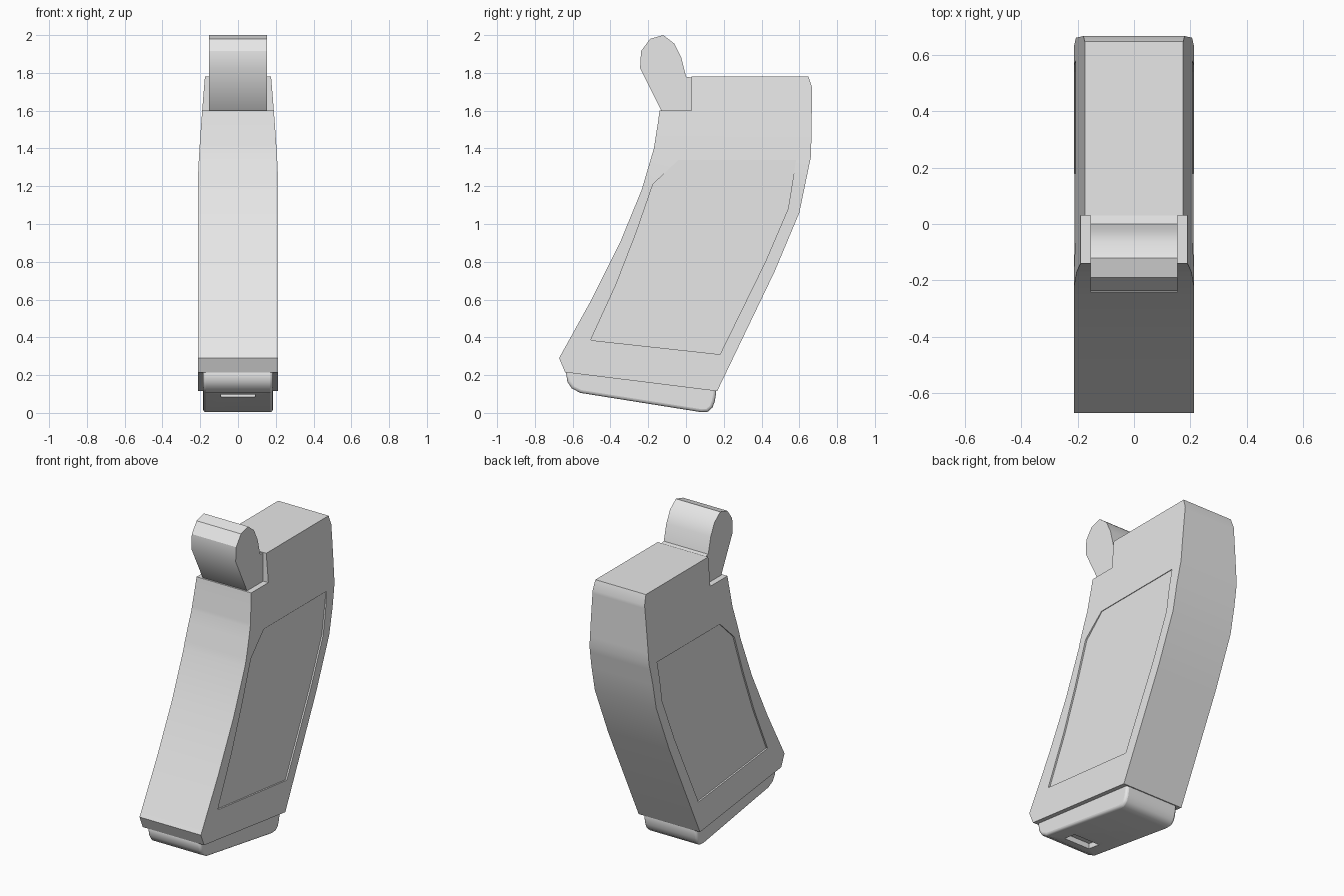
import bpy, bmesh, math
from mathutils import Vector

if "Cube" in bpy.data.objects:
    bpy.data.objects.remove(bpy.data.objects["Cube"])

grey = bpy.data.materials.new("light grey")
grey.diffuse_color = (0.8, 0.8, 0.8, 1)
grey.use_nodes = True
grey.node_tree.nodes["Principled BSDF"].inputs["Base Color"].default_value = grey.diffuse_color


def prism(name, profile, x0, x1):
    """Extrude a (y, z) outline between two x positions."""
    bm = bmesh.new()
    face = bm.faces.new([bm.verts.new((x0, y, z)) for y, z in profile])
    ext = bmesh.ops.extrude_face_region(bm, geom=[face])
    for v in ext["geom"]:
        if isinstance(v, bmesh.types.BMVert):
            v.co.x = x1
    bmesh.ops.recalc_face_normals(bm, faces=bm.faces)
    mesh = bpy.data.meshes.new(name)
    bm.to_mesh(mesh)
    bm.free()
    obj = bpy.data.objects.new(name, mesh)
    bpy.context.collection.objects.link(obj)
    mesh.materials.append(grey)
    return obj


def smooth(obj, angle=30):
    bpy.ops.object.select_all(action='DESELECT')
    obj.select_set(True)
    bpy.context.view_layer.objects.active = obj
    bpy.ops.object.shade_smooth_by_angle(angle=math.radians(angle))


def cut(obj, cutter):
    cutter.hide_render = True
    cutter.hide_set(True)
    mod = obj.modifiers.new(cutter.name, 'BOOLEAN')
    mod.operation = 'DIFFERENCE'
    mod.solver = 'EXACT'
    mod.object = cutter


def half_width(z):
    """Half width of the grip, narrowing towards the top."""
    t = max(0, (z - 1.22) / 0.56)
    return 0.213 - 0.038 * t ** 1.25


# Grip body with the hammer notch at the top front
grip = prism("grip", [
    (-0.14, 1.60), (-0.148, 1.54), (-0.17, 1.40), (-0.235, 1.18), (-0.35, 0.90),
    (-0.50, 0.60), (-0.672, 0.29), (-0.64, 0.215), (0.165, 0.115), (0.47, 0.75),
    (0.60, 1.06), (0.662, 1.36), (0.668, 1.72), (0.648, 1.78), (0.03, 1.78),
    (0.03, 1.60)], -0.213, 0.213)
bm = bmesh.new()
bm.from_mesh(grip.data)
for z in (1.22, 1.32, 1.42, 1.52, 1.62, 1.70):
    bmesh.ops.bisect_plane(bm, geom=bm.verts[:] + bm.edges[:] + bm.faces[:],
                           plane_co=(0, 0, z), plane_no=(0, 0, 1))
for v in bm.verts:
    v.co.x = math.copysign(half_width(v.co.z), v.co.x)
bm.to_mesh(grip.data)
bm.free()
smooth(grip)

# Recessed side panels
panel = [(-0.505, 0.385), (0.18, 0.31), (0.42, 0.80), (0.54, 1.08), (0.583, 1.34),
         (-0.04, 1.34), (-0.175, 1.21), (-0.265, 0.95), (-0.37, 0.68)]
for side, label in ((1, "right"), (-1, "left")):
    cut(grip, prism(label + "_panel_cutter", panel, side * 0.203, side * 0.3))

# Hammer with rounded spur
hammer = prism("hammer", [
    (-0.13, 1.60), (-0.243, 1.825), (-0.238, 1.915), (-0.19, 1.98), (-0.12, 2.0),
    (-0.062, 1.955), (-0.025, 1.88), (0.0, 1.78), (0.03, 1.775), (0.03, 1.59),
    (-0.12, 1.59)], -0.154, 0.154)
smooth(hammer)

# Magazine base below the grip
base = prism("magazine_base", [
    (-0.635, 0.21), (-0.628, 0.165), (-0.605, 0.13), (-0.56, 0.106), (0.08, 0.004),
    (0.115, 0.006), (0.14, 0.028), (0.152, 0.06), (0.16, 0.105), (0.15, 0.15),
    (-0.62, 0.245)], -0.185, 0.185)
bev = base.modifiers.new("soft_edges", 'BEVEL')
bev.width = 0.016
bev.segments = 3
bev.limit_method = 'ANGLE'
bev.angle_limit = math.radians(50)
smooth(base, 40)

# Slot in the underside of the magazine base
cut(base, prism("slot_cutter", [(-0.51, 0.05), (-0.42, 0.04), (-0.415, 0.115),
                                (-0.505, 0.13)], -0.09, 0.09))
